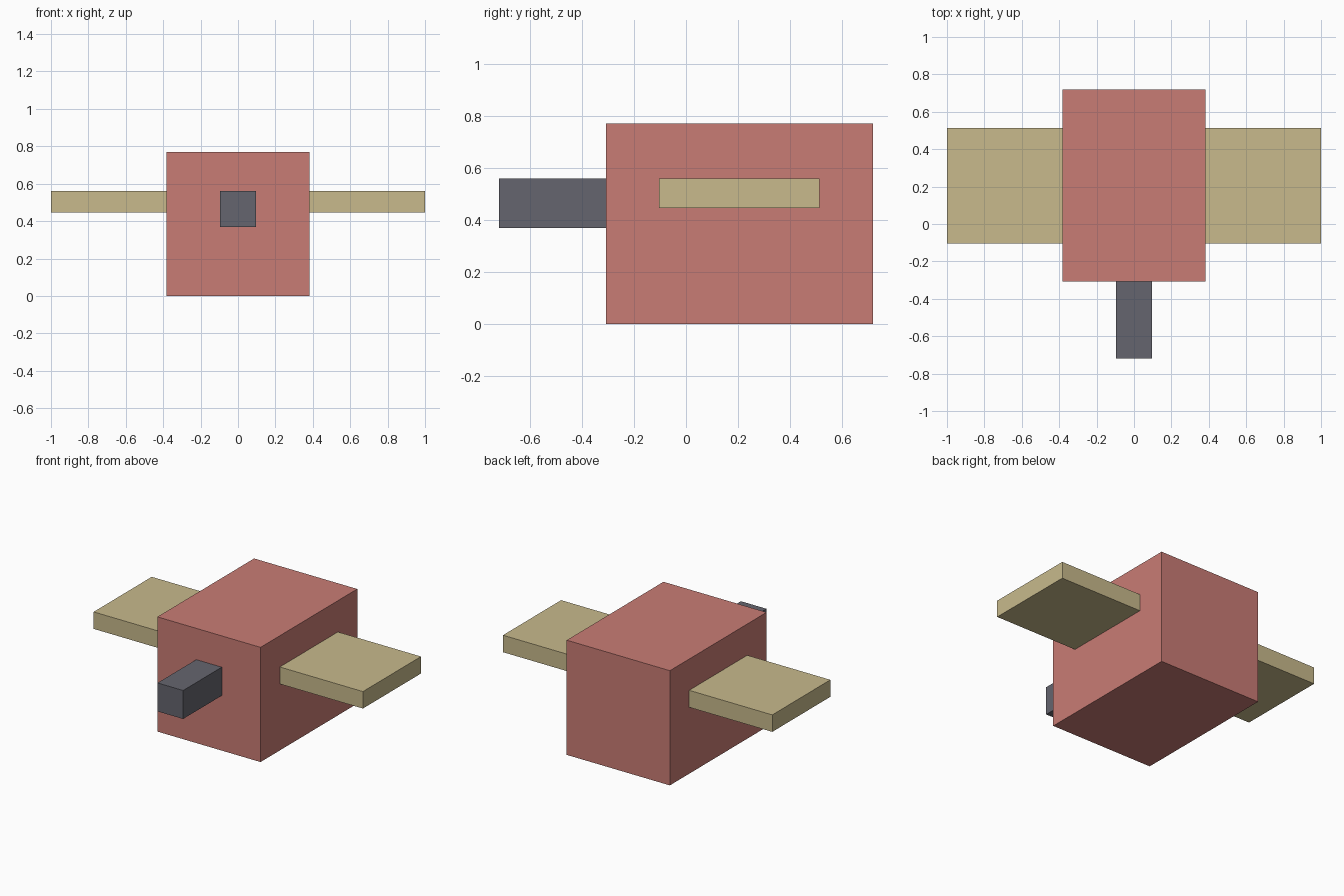
import bpy
from mathutils import Vector

cube = bpy.data.objects.get("Cube")
if cube:
    bpy.data.objects.remove(cube, do_unlink=True)


def material(name, color):
    mat = bpy.data.materials.new(name)
    mat.use_nodes = True
    mat.diffuse_color = (*color, 1)
    mat.node_tree.nodes["Principled BSDF"].inputs["Base Color"].default_value = (*color, 1)
    return mat


def box(name, low, high, mat):
    """Flat-faced box spanning two opposite corners."""
    low, high = Vector(low), Vector(high)
    bpy.ops.mesh.primitive_cube_add(size=1, location=(low + high) / 2)
    obj = bpy.context.object
    obj.name = name
    obj.scale = high - low
    bpy.ops.object.transform_apply(location=False, rotation=False, scale=True)
    obj.data.materials.append(mat)
    return obj


red = material("soft red", (0.584, 0.202, 0.178))
tan = material("sand tan", (0.578, 0.491, 0.262))
grey = material("dark grey", (0.130, 0.130, 0.156))

# Main block
body_half = 0.383
box("body", (-body_half, -0.308, 0), (body_half, 0.718, 0.77), red)

# Snout projecting from the front face
box("snout", (-0.095, -0.718, 0.369), (0.095, -0.308, 0.56), grey)

# Flat side wings
for name, side in (("left_wing", 1), ("right_wing", -1)):
    x0, x1 = sorted((side * body_half, side * 1.0))
    box(name, (x0, -0.103, 0.446), (x1, 0.513, 0.56), tan)
